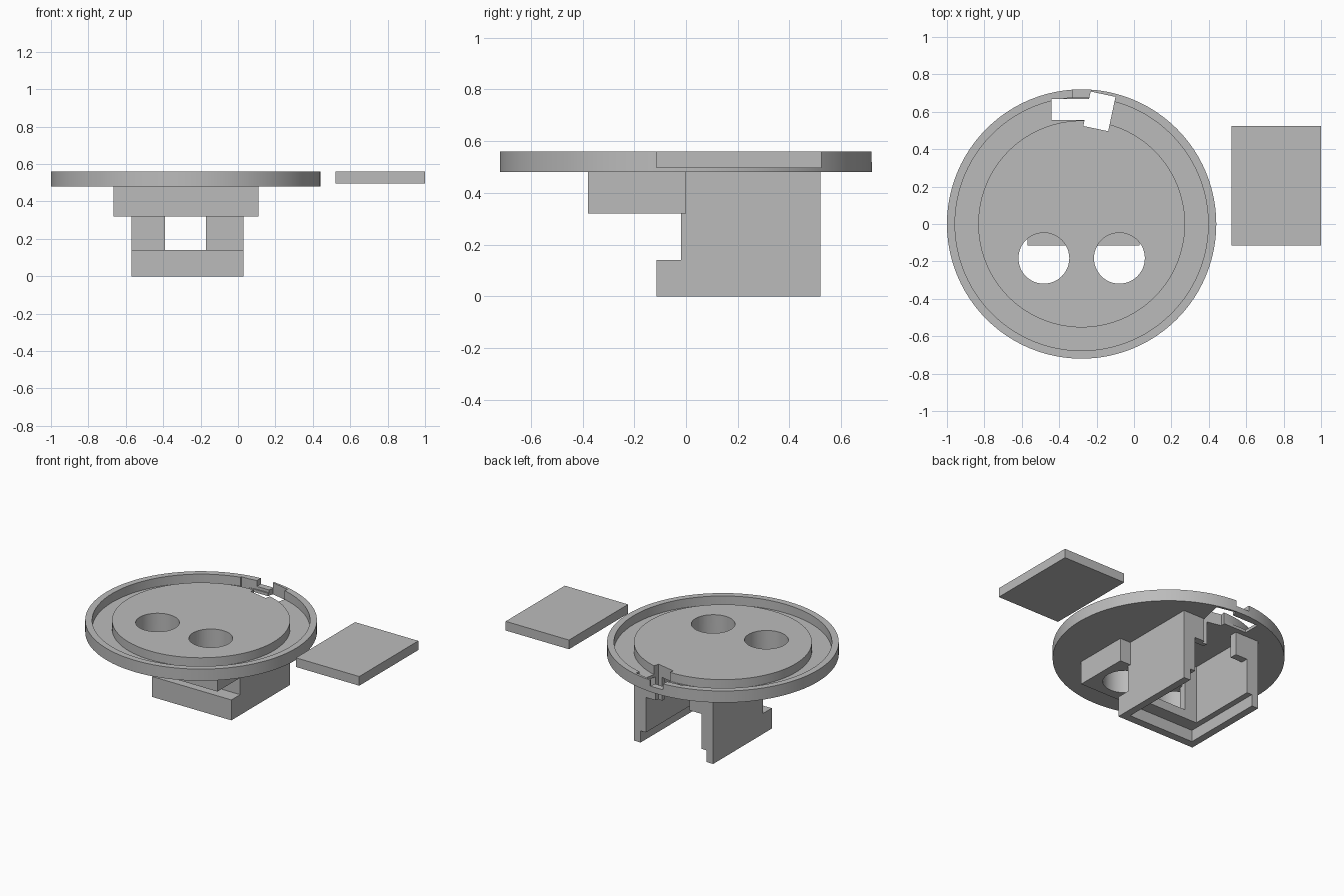
import bpy, bmesh, math
from mathutils import Matrix

cube = bpy.data.objects.get("Cube")
if cube:
    bpy.data.objects.remove(cube, do_unlink=True)

CX = -0.28  # axis of the round plate

grey = bpy.data.materials.new("light_grey")
grey.use_nodes = True
grey.diffuse_color = (0.5, 0.5, 0.5, 1)
grey.node_tree.nodes["Principled BSDF"].inputs["Base Color"].default_value = (0.5, 0.5, 0.5, 1)


def finish(name, bm):
    bmesh.ops.recalc_face_normals(bm, faces=bm.faces)
    mesh = bpy.data.meshes.new(name)
    bm.to_mesh(mesh)
    bm.free()
    mesh.materials.append(grey)
    ob = bpy.data.objects.new(name, mesh)
    bpy.context.collection.objects.link(ob)
    return ob


def box(name, x, y, z, turn=0):
    bm = bmesh.new()
    bmesh.ops.create_cube(bm, size=1)
    size = [b - a for a, b in (x, y, z)]
    mid = [(a + b) / 2 for a, b in (x, y, z)]
    mat = Matrix.Translation(mid) @ Matrix.Rotation(turn, 4, 'Z') @ Matrix.Diagonal((*size, 1))
    bm.transform(mat)
    return finish(name, bm)


def extrude_side(name, outline, x0, x1):
    """Prism from a (y, z) outline along x."""
    bm = bmesh.new()
    face = bm.faces.new([bm.verts.new((x0, y, z)) for y, z in outline])
    out = bmesh.ops.extrude_face_region(bm, geom=[face])
    verts = [g for g in out["geom"] if isinstance(g, bmesh.types.BMVert)]
    bmesh.ops.translate(bm, verts=verts, vec=(x1 - x0, 0, 0))
    return finish(name, bm)


def lathe(name, profile, cx, cy=0, steps=96):
    """Closed solid of revolution; profile starts and ends on the axis."""
    bm = bmesh.new()
    verts = [bm.verts.new((r, 0, z)) for r, z in profile]
    edges = [bm.edges.new(pair) for pair in zip(verts, verts[1:])]
    bmesh.ops.spin(bm, geom=verts + edges, cent=(0, 0, 0), axis=(0, 0, 1),
                   angle=2 * math.pi, steps=steps, use_merge=True)
    bmesh.ops.remove_doubles(bm, verts=bm.verts, dist=1e-5)
    bm.transform(Matrix.Translation((cx, cy, 0)))
    return finish(name, bm)


def cut(ob, cutters):
    for c in cutters:
        c.hide_render = True
        c.hide_viewport = True
        mod = ob.modifiers.new("cut", 'BOOLEAN')
        mod.operation = 'DIFFERENCE'
        mod.solver = 'EXACT'
        mod.object = c
    # Bake the cuts into the mesh
    dg = bpy.context.evaluated_depsgraph_get()
    mesh = bpy.data.meshes.new_from_object(ob.evaluated_get(dg))
    ob.modifiers.clear()
    ob.data = mesh


# Round plate with raised rim, groove and raised centre
plate = lathe("round_plate", [(0, 0.48), (0.72, 0.48), (0.72, 0.56), (0.677, 0.56),
                              (0.677, 0.50), (0.553, 0.50), (0.553, 0.56), (0, 0.56)], CX)

# Wide block under the two round openings
sensor_block = box("sensor_block", (-0.665, 0.11), (-0.38, 0), (0.32, 0.50))

# Battery housing with a low front sill
housing = extrude_side("battery_housing", [(-0.115, 0), (0.52, 0), (0.52, 0.485), (-0.02, 0.485),
                                           (-0.02, 0.14), (-0.115, 0.14)], -0.57, 0.03)

# Loose sliding lid
box("sliding_lid", (0.52, 1.0), (-0.115, 0.525), (0.497, 0.56))

# Cutters
eyes = [lathe("eye_cutter", [(0, 0.2), (0.136, 0.2), (0.136, 0.7), (0, 0.7)], CX + s * 0.202, -0.183, 48)
        for s in (-1, 1)]
wire_slot = box("wire_slot_cutter", (-0.44, -0.2), (0.555, 0.668), (0.3, 0.7))
angled_slot = box("angled_slot_cutter", (-0.253, -0.117), (0.508, 0.696), (0.3, 0.7), math.radians(-12))
rim_notch = box("rim_notch_cutter", (-0.33, -0.23), (0.64, 0.8), (0.52, 0.7))
cavity = box("cavity_cutter", (-0.48, -0.06), (0.03, 0.47), (0.05, 0.48))
lid_slot = box("lid_slot_cutter", (-0.52, -0.02), (-0.06, 0.7), (-0.1, 0.08))
back_door = box("back_door_cutter", (-0.48, -0.06), (0.4, 0.7), (0.05, 0.32))
window = box("window_cutter", (-0.39, -0.17), (-0.2, 0.7), (0.14, 0.48))

cut(plate, eyes + [wire_slot, angled_slot, rim_notch])
cut(sensor_block, eyes)
cut(housing, [cavity, lid_slot, back_door, window, angled_slot])

# Remove helpers, then shade the round parts
for ob in [o for o in bpy.data.objects if "_cutter" in o.name]:
    bpy.data.objects.remove(ob, do_unlink=True)
for ob in bpy.context.selected_objects:
    ob.select_set(False)
for ob in (plate, sensor_block):
    ob.select_set(True)
bpy.context.view_layer.objects.active = plate
bpy.ops.object.shade_smooth_by_angle(angle=math.radians(30))
